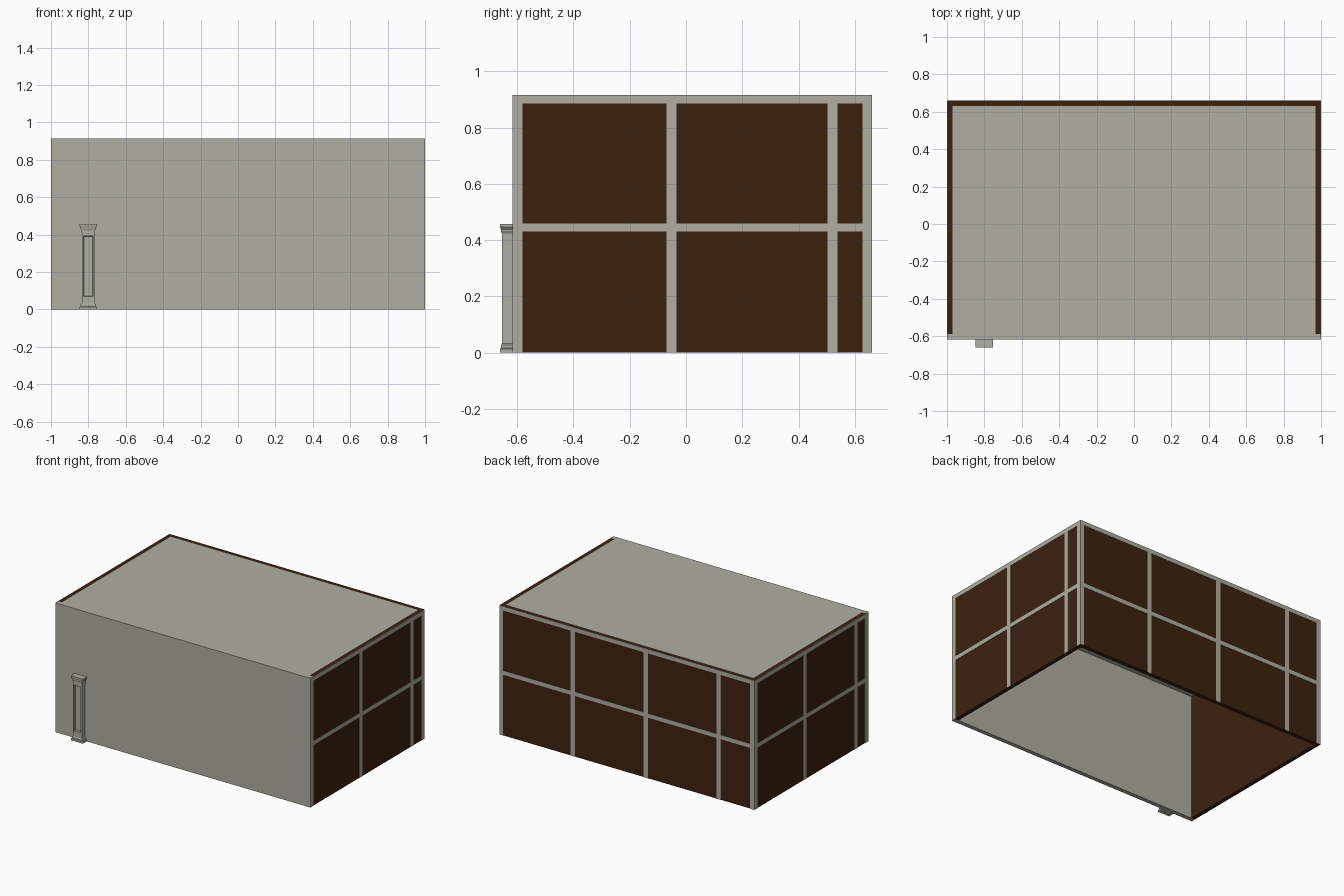
import bpy, bmesh

if "Cube" in bpy.data.objects:
    bpy.data.objects.remove(bpy.data.objects["Cube"])


def material(name, rgb):
    m = bpy.data.materials.new(name)
    m.diffuse_color = (*rgb, 1)
    m.use_nodes = True
    m.node_tree.nodes["Principled BSDF"].inputs["Base Color"].default_value = m.diffuse_color
    return m


STONE = material("warm grey plaster", (0.43, 0.43, 0.36))
WOOD = material("dark brown panel", (0.046, 0.016, 0.0045))


def finish(name, bm, mat):
    bmesh.ops.recalc_face_normals(bm, faces=bm.faces)
    me = bpy.data.meshes.new(name)
    bm.to_mesh(me)
    bm.free()
    me.materials.append(mat)
    ob = bpy.data.objects.new(name, me)
    bpy.context.collection.objects.link(ob)
    return ob


def box(name, x, y, z, mat):
    """Box from (min, max) ranges on each axis."""
    bm = bmesh.new()
    bmesh.ops.create_cube(bm, size=1)
    for v in bm.verts:
        v.co = [r[0] if c < 0 else r[1] for c, r in zip(v.co, (x, y, z))]
    return finish(name, bm, mat)


H = 0.915            # wall height
YF, YB = -0.617, 0.661   # front and back of the building
T = 0.03             # wall thickness
P = 0.002            # trim plate thickness
YI = YF + T          # inner face of the front wall

# Front wall and roof
box("front_wall", (-1, 1), (YF, YI), (0, H), STONE)
box("roof", (-1 + T, 1 - T), (YI, YB - T), (H - 0.02, H), STONE)

# Brown side and back walls, open underneath
for side, s in (("right", 1), ("left", -1)):
    box(side + "_wall", sorted((s * (1 - P), s * (1 - T))), (YI, YB - P), (0, H), WOOD)
box("back_wall", (-1 + T, 1 - T), (YB - T, YB - P), (0, H), WOOD)

# Grey trim: full-height posts, with rails fitted in the gaps between them
RAILS = ((0.43, 0.459), (0.885, H))


def trim(name, posts, place):
    for i, p in enumerate(posts):
        place(f"{name}_post_{i}", p, (0, H))
    for i, (a, b) in enumerate(zip(posts, posts[1:])):
        for j, z in enumerate(RAILS):
            place(f"{name}_rail_{i}_{j}", (a[1], b[0]), z)


trim("right", [(YI, -0.581), (-0.069, -0.034), (0.503, 0.538), (0.628, YB)],
     lambda n, r, z: box(n, (1 - P, 1), r, z, STONE))
trim("left", [(YI, -0.575), (-0.493, -0.458), (0.079, 0.114), (0.626, YB)],
     lambda n, r, z: box(n, (-1, -1 + P), r, z, STONE))
trim("back", [(-1 + P, -0.965), (-0.738, -0.703), (-0.165, -0.13), (0.408, 0.443), (0.972, 1 - P)],
     lambda n, r, z: box(n, r, (YB - P, YB), z, STONE))

# Pilaster: stacked square rings (half width, front y, height) against the wall
CX = -0.80
rings = [(0.047, -0.661, 0), (0.047, -0.661, 0.013), (0.041, -0.657, 0.017),
         (0.041, -0.657, 0.027), (0.035, -0.655, 0.032), (0.035, -0.655, 0.40),
         (0.036, -0.655, 0.424), (0.041, -0.658, 0.432), (0.041, -0.658, 0.438),
         (0.047, -0.661, 0.446), (0.047, -0.661, 0.457)]
bm = bmesh.new()
loops = [[bm.verts.new((CX + sx * w, yy, z))
          for sx, yy in ((-1, y), (1, y), (1, YF), (-1, YF))] for w, y, z in rings]
shaft = None
for k, (a, b) in enumerate(zip(loops, loops[1:])):
    for i in range(4):
        j = (i + 1) % 4
        f = bm.faces.new((a[i], a[j], b[j], b[i]))
        if k == 4 and i == 0:
            shaft = f
bm.faces.new(loops[0])
bm.faces.new(loops[-1])
# Sunken panel on the shaft front
bmesh.ops.recalc_face_normals(bm, faces=bm.faces)
bmesh.ops.inset_individual(bm, faces=[shaft], thickness=0.013)
for v in shaft.verts:
    v.co.z = 0.07 if v.co.z < 0.2 else 0.394
bmesh.ops.inset_individual(bm, faces=[shaft], thickness=0.004, depth=-0.012)
finish("pilaster", bm, STONE)
